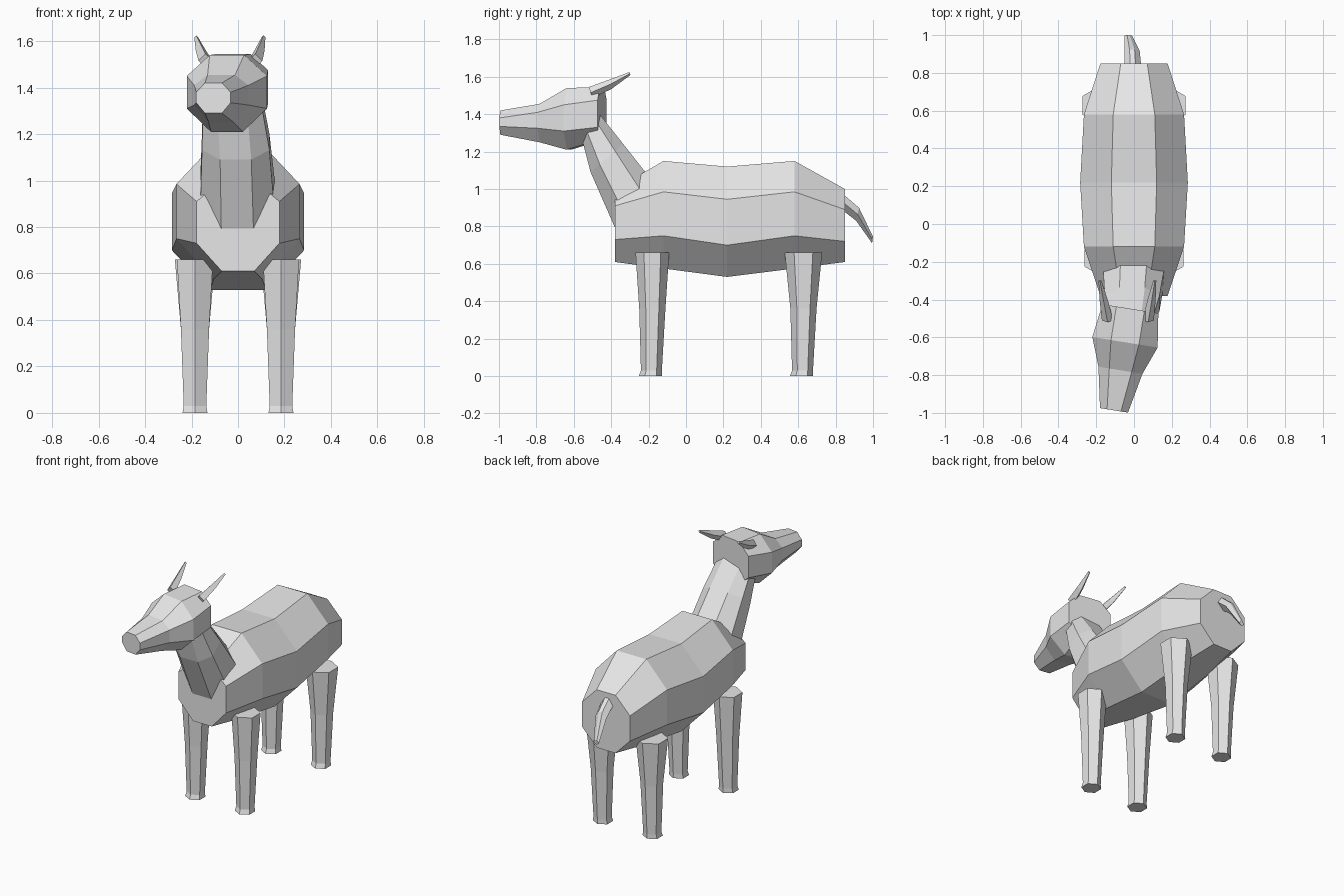
import bpy
from mathutils import Matrix, Vector

old = bpy.data.objects.get("Cube")
if old:
    bpy.data.objects.remove(old, do_unlink=True)

grey = bpy.data.materials.new("plain grey")
grey.use_nodes = True
grey.diffuse_color = (0.8, 0.8, 0.8, 1)
grey.node_tree.nodes["Principled BSDF"].inputs["Base Color"].default_value = (0.8, 0.8, 0.8, 1)


def loft(name, rings, matrix=Matrix()):
    """Skin equal-sized rings of points into a closed, flat-shaded mesh."""
    n = len(rings[0])
    verts = [matrix @ Vector(p) for ring in rings for p in ring]
    faces = [tuple(range(n)), tuple(range((len(rings) - 1) * n, len(rings) * n))]
    for r in range(len(rings) - 1):
        for i in range(n):
            a, b = r * n + i, r * n + (i + 1) % n
            faces.append((a, b, b + n, a + n))
    mesh = bpy.data.meshes.new(name)
    mesh.from_pydata(verts, [], faces)
    mesh.materials.append(grey)
    obj = bpy.data.objects.new(name, mesh)
    bpy.context.collection.objects.link(obj)
    # consistent outward normals
    import bmesh
    bm = bmesh.new()
    bm.from_mesh(mesh)
    bmesh.ops.recalc_face_normals(bm, faces=bm.faces)
    bm.to_mesh(mesh)
    bm.free()
    return obj


def octagon(y, top, z_top, side, z_up, z_low, bottom, z_bottom):
    """Mirrored eight-sided section across the body at depth y."""
    half = [(top, z_top), (side, z_up), (side, z_low), (bottom, z_bottom)]
    both = half + [(-x, z) for x, z in reversed(half)]
    return [(x, y, z) for x, z in both]


def hexagon(centre, radius, z):
    """Six-sided leg section with a corner facing forward."""
    turn = [Matrix.Rotation(i * 1.0472, 3, "Z") @ Vector((0, -radius, 0)) for i in range(6)]
    return [Vector((centre[0], centre[1], z)) + p for p in turn]


def neck_section(x, front, back, flat, wide):
    """Eight-sided tilted section between a front and a back point (y, z)."""
    points = []
    for t, w in ((0, flat), (0.28, wide), (0.75, wide), (1, flat)):
        y, z = (f + (b - f) * t for f, b in zip(front, back))
        points.append((w, y, z))
    points += [(-w, y, z) for w, y, z in reversed(points)]
    return [(x + w, y, z) for w, y, z in points]


def diamond(centre, half_width, thickness):
    """Four-sided section for tapering ears."""
    x, y, z = centre
    return [(x - half_width, y, z), (x, y - thickness / 3, z + thickness),
            (x + half_width, y, z), (x, y + thickness / 3, z - thickness)]


# Barrel-shaped body
loft("body", [
    octagon(-0.38, 0.07, 1.00, 0.178, 0.91, 0.73, 0.07, 0.61),
    octagon(-0.12, 0.11, 1.15, 0.265, 0.985, 0.75, 0.105, 0.575),
    octagon(0.22, 0.12, 1.12, 0.285, 0.945, 0.70, 0.12, 0.53),
    octagon(0.58, 0.11, 1.15, 0.265, 0.985, 0.75, 0.105, 0.575),
    octagon(0.85, 0.07, 1.00, 0.178, 0.89, 0.72, 0.07, 0.61),
])

# Neck rising out of the chest
loft("neck", [
    neck_section(0.0, (-0.33, 0.68), (-0.17, 1.03), 0.07, 0.165),
    neck_section(-0.01, (-0.51, 1.09), (-0.335, 1.24), 0.067, 0.145),
    neck_section(-0.025, (-0.565, 1.30), (-0.47, 1.41), 0.065, 0.125),
])

# Head, turned slightly to its right
pivot = Matrix.Translation((0, -0.33, 0))
head_turn = pivot @ Matrix.Rotation(-0.16, 4, "Z") @ pivot.inverted()
loft("head", [
    octagon(-0.45, 0.075, 1.545, 0.15, 1.475, 1.33, 0.07, 1.265),
    octagon(-0.63, 0.075, 1.54, 0.175, 1.45, 1.31, 0.07, 1.21),
    octagon(-0.78, 0.06, 1.455, 0.118, 1.41, 1.325, 0.055, 1.25),
    octagon(-0.995, 0.037, 1.42, 0.075, 1.38, 1.335, 0.037, 1.29),
], head_turn)

# Ears swept backwards
for side, base_x, tip_x in (("left", 0.075, 0.11), ("right", -0.14, -0.18)):
    middle = base_x + (tip_x - base_x) * 0.5
    loft(side + "_ear", [
        diamond((base_x, -0.51, 1.515), 0.03, 0.03),
        diamond((middle, -0.405, 1.56), 0.022, 0.024),
        diamond((tip_x, -0.30, 1.617), 0.008, 0.008),
    ])

# Tapered legs ending in small flared feet
for side, x in (("left", 0.185), ("right", -0.185)):
    for end, y, top in (("front", -0.18, 0.09), ("rear", 0.628, 0.1)):
        loft(f"{end}_{side}_leg", [
            hexagon((x, y), top, 0.66),
            hexagon((x, y), 0.07, 0.36),
            hexagon((x, y - 0.005), 0.056, 0.03),
            hexagon((x, y - 0.01), 0.062, 0.0),
        ])

# Drooping tail, drifting to the right at its tip
tail = []
for x, upper, lower, w in ((-0.005, (0.82, 0.99), (0.82, 0.90), 0.045),
                           (-0.01, (0.925, 0.9), (0.91, 0.83), 0.04),
                           (-0.03, (1.0, 0.745), (0.995, 0.71), 0.02)):
    mid_y, mid_z = (upper[0] + lower[0]) / 2, (upper[1] + lower[1]) / 2
    tail.append([(x - w, mid_y, mid_z), (x - w / 3, *upper), (x + w / 3, *upper),
                 (x + w, mid_y, mid_z), (x, *lower)])
loft("tail", tail)
